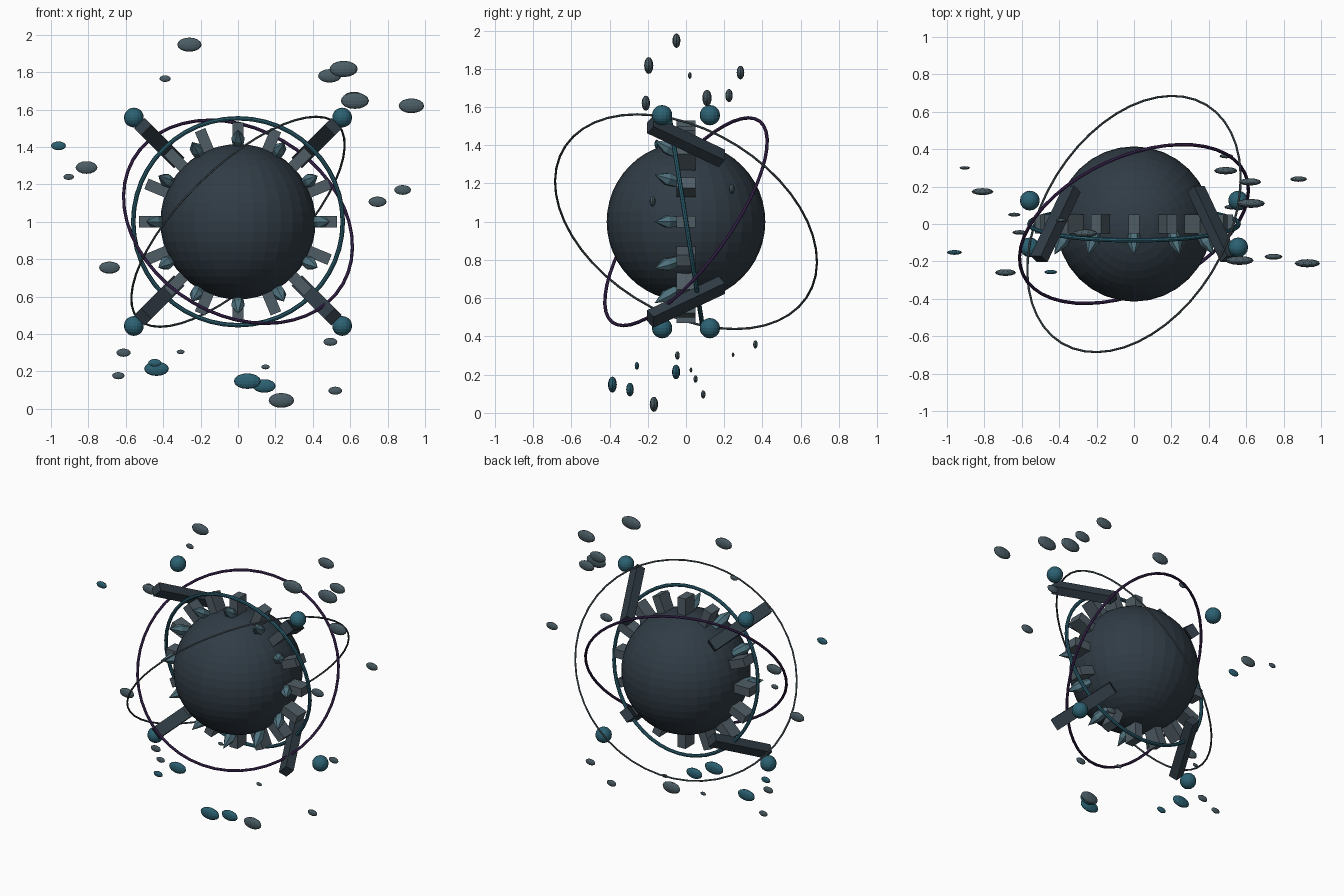
import bpy, bmesh
from math import sin, cos, pi
from mathutils import Vector, Matrix

if "Cube" in bpy.data.objects:
    bpy.data.objects.remove(bpy.data.objects["Cube"])

C = Vector((0, 0, 1))


def material(name, rgb):
    m = bpy.data.materials.new(name)
    m.diffuse_color = (*rgb, 1)
    m.use_nodes = True
    m.node_tree.nodes["Principled BSDF"].inputs["Base Color"].default_value = m.diffuse_color
    return m


DARK = material("dark_shell", (0.03, 0.045, 0.06))
PLATE = material("slate_plate", (0.08, 0.11, 0.13))
TEAL = material("teal", (0.025, 0.12, 0.17))
SPIKE = material("pale_teal", (0.08, 0.17, 0.21))
PURPLE = material("purple", (0.06, 0.025, 0.11))
STONE = material("stone", (0.07, 0.11, 0.13))


def finish(name, mat):
    o = bpy.context.object
    o.name = name
    o.data.materials.append(mat)
    return o


def ball(name, loc, scale, mat, seg=12, rings=8):
    bpy.ops.mesh.primitive_uv_sphere_add(segments=seg, ring_count=rings, radius=1, location=loc)
    o = finish(name, mat)
    o.scale = scale
    return o


def frame(x, y, z, loc):
    """Matrix from three axis directions and a position."""
    m = Matrix((x.normalized(), y.normalized(), z.normalized())).transposed().to_4x4()
    m.translation = loc
    return m


def block(name, size, matrix, mat):
    bpy.ops.mesh.primitive_cube_add(size=1)
    o = finish(name, mat)
    o.data.transform(Matrix.Diagonal((*size, 1)))
    o.matrix_world = matrix
    return o


def ring(name, radius, tube, normal, mat):
    bpy.ops.mesh.primitive_torus_add(major_radius=radius, minor_radius=tube,
                                     major_segments=48, minor_segments=8, location=C)
    o = finish(name, mat)
    o.rotation_euler = Vector(normal).to_track_quat('Z', 'Y').to_euler()


def spike(name, base, tip, mat):
    """Six-sided tooth with a shoulder, from base to tip."""
    profile = [(0, 0.026), (0.55, 0.036)]
    axis = tip - base
    bm = bmesh.new()
    loops = [[bm.verts.new((r * cos(k * pi / 3), r * sin(k * pi / 3), t * axis.length))
              for k in range(6)] for t, r in profile]
    top = bm.verts.new((0, 0, axis.length))
    bm.faces.new(loops[0][::-1])
    for k in range(6):
        n = (k + 1) % 6
        bm.faces.new((loops[0][k], loops[0][n], loops[1][n], loops[1][k]))
        bm.faces.new((loops[1][k], loops[1][n], top))
    me = bpy.data.meshes.new(name)
    bm.to_mesh(me)
    bm.free()
    me.materials.append(mat)
    o = bpy.data.objects.new(name, me)
    bpy.context.collection.objects.link(o)
    o.rotation_euler = axis.to_track_quat('Z', 'Y').to_euler()
    o.location = base


# Core sphere
core = ball("core", C, (0.415,) * 3, DARK, 32, 24)

# Radial plates around the core
Y = Vector((0, 1, 0))
for i in range(16):
    a = i * pi / 8
    d = Vector((cos(a), 0, sin(a)))
    block(f"plate_{i}", (0.14, 0.10, 0.06), frame(d, Y, d.cross(Y), C + d * 0.46), PLATE)

# Forward-leaning spikes
for i in range(12):
    a = i * pi / 6
    d = Vector((cos(a), 0, sin(a)))
    spike(f"spike_{i}", C + d * 0.395 - Y * 0.02, C + d * 0.492 - Y * 0.165, SPIKE)

# Four slanted arms and the balls near their ends
for sx in (-1, 1):
    for sz in (-1, 1):
        d = Vector((-0.393 * sx, 0.83, -0.393 * sz))
        t = Vector((sx, 0, -sz))
        block(f"arm_{sx}_{sz}", (0.06, 0.08, 0.45),
              frame(t.cross(d), t, d, C + Vector((0.42 * sx, 0, 0.42 * sz))), DARK)
        ball(f"arm_ball_{sx}_{sz}", C + Vector((0.557 * sx, -0.125 * sx * sz, 0.557 * sz)),
             (0.053,) * 3, TEAL, 16, 10)

# Orbit rings
ring("teal_ring", 0.56, 0.012, (0, 0.988, 0.156), TEAL)
ring("purple_ring", 0.652, 0.009, (0.345, -0.759, 0.553), PURPLE)
ring("grey_ring", 0.745, 0.006, (-0.643, 0.393, 0.657), PLATE)

# Floating fragments: x, y, z, half width
fragments = [
    (-0.26, -0.05, 1.947, 0.065), (-0.39, 0.02, 1.765, 0.03), (0.49, 0.285, 1.78, 0.062),
    (0.565, -0.195, 1.817, 0.075), (0.625, 0.11, 1.647, 0.075), (0.62, 0.225, 1.66, 0.06),
    (0.927, -0.21, 1.62, 0.068), (-0.81, 0.173, 1.29, 0.058), (-0.905, 0.30, 1.24, 0.028),
    (0.88, 0.24, 1.17, 0.045), (0.746, -0.175, 1.107, 0.048), (-0.687, -0.26, 0.755, 0.056),
    (-0.612, -0.045, 0.30, 0.038), (-0.64, 0.05, 0.177, 0.033), (-0.307, 0.246, 0.304, 0.021),
    (0.232, -0.168, 0.045, 0.068), (0.147, 0.026, 0.224, 0.022), (0.494, 0.363, 0.358, 0.037),
    (0.52, 0.09, 0.097, 0.037)]
teal_fragments = [
    (-0.96, -0.152, 1.406, 0.04), (-0.436, -0.052, 0.214, 0.066), (-0.445, -0.257, 0.246, 0.035),
    (0.05, -0.385, 0.148, 0.072), (0.14, -0.293, 0.122, 0.062)]
for group, mat in ((fragments, STONE), (teal_fragments, TEAL)):
    for i, (x, y, z, r) in enumerate(group):
        ball(f"{mat.name}_fragment_{i}", (x, y, z), (r, r * 0.32, r * 0.58), mat)
